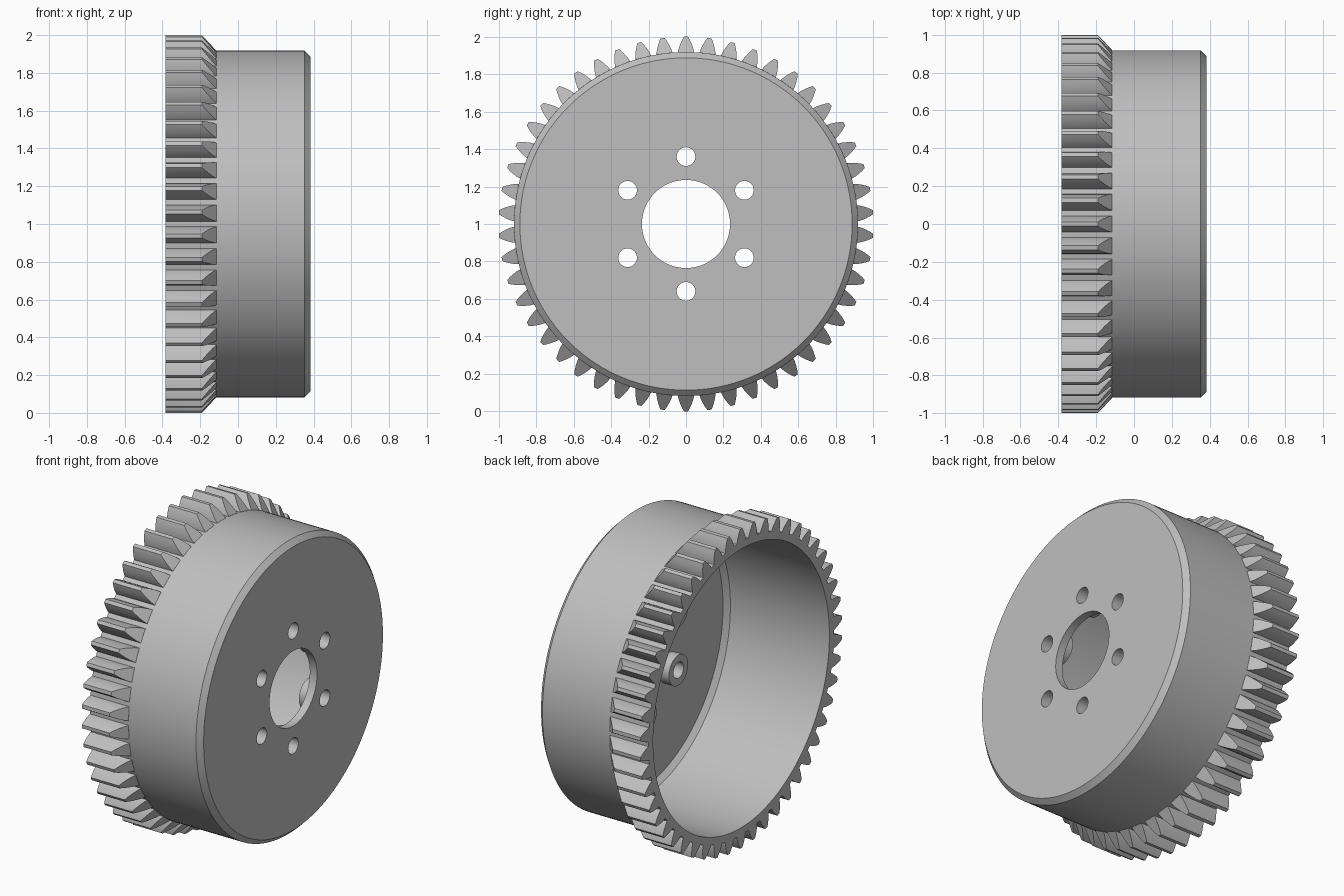
import bpy, bmesh, math
from mathutils import Matrix, Vector

if "Cube" in bpy.data.objects:
    bpy.data.objects.remove(bpy.data.objects["Cube"], do_unlink=True)

CENTRE = Vector((0, 0, 1))
BACK, FACE = -0.383, 0.383        # ends of the drum along its axis
BODY_R, INNER_R, WEB = 0.918, 0.872, 0.333
TEETH, BOLTS, BOLT_R = 50, 6, 0.36

steel = bpy.data.materials.new("plain grey")
steel.use_nodes = True
grey = (0.52, 0.52, 0.52, 1)
steel.diffuse_color = grey
steel.node_tree.nodes["Principled BSDF"].inputs["Base Color"].default_value = grey


def make_object(name, bm):
    bmesh.ops.recalc_face_normals(bm, faces=bm.faces)
    mesh = bpy.data.meshes.new(name)
    bm.to_mesh(mesh)
    bm.free()
    mesh.materials.append(steel)
    ob = bpy.data.objects.new(name, mesh)
    bpy.context.collection.objects.link(ob)
    return ob


def smooth(ob):
    bpy.ops.object.select_all(action='DESELECT')
    ob.select_set(True)
    bpy.context.view_layer.objects.active = ob
    bpy.ops.object.shade_smooth_by_angle(angle=math.radians(30))


def lathe(bm, profile, segments, offset):
    """Revolve a closed (x, radius) profile around an axis parallel to x."""
    rings = []
    for i in range(segments):
        a = math.tau * i / segments
        rings.append([bm.verts.new(offset + Vector((x, r * math.cos(a), r * math.sin(a))))
                      for x, r in profile])
    n = len(profile)
    for i in range(segments):
        p, q = rings[i], rings[(i + 1) % segments]
        for j in range(n):
            k = (j + 1) % n
            bm.faces.new((p[j], p[k], q[k], q[j]))


def bolt_points():
    for i in range(BOLTS):
        a = math.pi / 2 + math.tau * i / BOLTS
        yield CENTRE + Vector((0, BOLT_R * math.cos(a), BOLT_R * math.sin(a)))


# Hollow drum with chamfered closed end and central bore
bm = bmesh.new()
lathe(bm, [(BACK, INNER_R), (BACK, BODY_R), (0.352, BODY_R), (FACE, 0.887),
           (FACE, 0.235), (WEB, 0.235), (WEB, 0.842), (0.303, INNER_R)], 160, CENTRE)
drum = make_object("drum", bm)

# Bolt holes through the closed end
bm = bmesh.new()
for p in bolt_points():
    bmesh.ops.create_cone(bm, cap_ends=True, segments=32, radius1=0.05, radius2=0.05, depth=0.4,
                          matrix=Matrix.Translation(p + Vector((0.36, 0, 0)))
                          @ Matrix.Rotation(math.pi / 2, 4, 'Y'))
cutter = make_object("bolt_hole_cutter", bm)
cutter.hide_render = True
cut = drum.modifiers.new("bolt_holes", 'BOOLEAN')
cut.operation, cut.solver, cut.object = 'DIFFERENCE', 'EXACT', cutter
bpy.context.view_layer.objects.active = drum
bpy.ops.object.modifier_apply(modifier=cut.name)
bpy.data.objects.remove(cutter, do_unlink=True)
smooth(drum)

# Short bosses around the bolt holes on the inside
bm = bmesh.new()
for p in bolt_points():
    lathe(bm, [(0.27, 0.05), (0.27, 0.095), (WEB, 0.095), (WEB, 0.05)], 32, p)
smooth(make_object("bolt_bosses", bm))

# Gear teeth: curved flanks, with the front end sloping down to the drum
flank = [(0.905, 0.045), (BODY_R, 0.043), (0.94, 0.038), (0.962, 0.030), (0.982, 0.021), (1.0, 0.011)]
outline = [(r, -w) for r, w in flank] + [(r, w) for r, w in reversed(flank)]
bm = bmesh.new()
for i in range(TEETH):
    turn = Matrix.Translation(CENTRE) @ Matrix.Rotation(math.tau * i / TEETH, 4, 'X')
    rear = [bm.verts.new(turn @ Vector((BACK, w, r))) for r, w in outline]
    front = [bm.verts.new(turn @ Vector((-0.115 - 0.92 * max(0, r - BODY_R), w, r)))
             for r, w in outline]
    bm.faces.new(rear)
    n = len(outline)
    for j in range(n):
        k = (j + 1) % n
        bm.faces.new((rear[j], rear[k], front[k], front[j]))
    for j in range(n // 2 - 1):
        bm.faces.new((front[j], front[j + 1], front[n - 2 - j], front[n - 1 - j]))
smooth(make_object("gear_teeth", bm))
